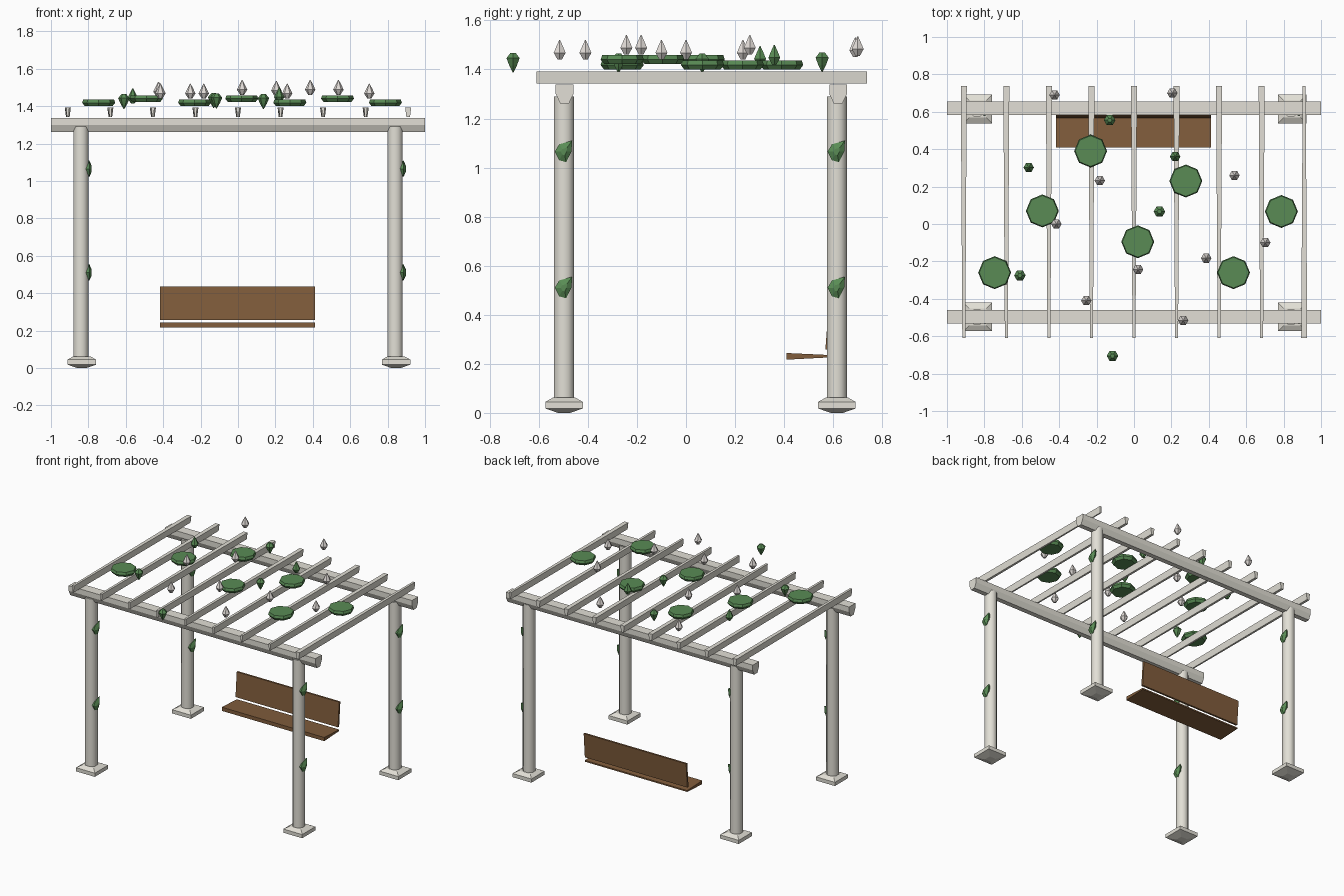
import bpy, bmesh, math
from mathutils import Vector, Matrix

if "Cube" in bpy.data.objects:
    bpy.data.objects.remove(bpy.data.objects["Cube"])


def material(name, rgb):
    m = bpy.data.materials.new(name)
    m.diffuse_color = (*rgb, 1)
    m.use_nodes = True
    m.node_tree.nodes["Principled BSDF"].inputs["Base Color"].default_value = m.diffuse_color
    return m


STONE = material("pale_stone", (0.76, 0.74, 0.67))
LEAF = material("leaf_green", (0.10, 0.26, 0.09))
WOOD = material("bench_wood", (0.22, 0.11, 0.045))
PETAL = material("petal", (0.74, 0.70, 0.67))


def loft(name, rings, mat, smooth=False):
    """Skin a stack of equal-length point rings and cap both ends."""
    bm = bmesh.new()
    loops = [[bm.verts.new(p) for p in r] for r in rings]
    n = len(loops[0])
    for a, b in zip(loops, loops[1:]):
        for i in range(n):
            j = (i + 1) % n
            bm.faces.new((a[i], a[j], b[j], b[i]))
    bm.faces.new(loops[0][::-1])
    bm.faces.new(loops[-1])
    bmesh.ops.recalc_face_normals(bm, faces=bm.faces)
    if smooth:
        for f in bm.faces:
            f.smooth = len(f.verts) == 4
    me = bpy.data.meshes.new(name)
    bm.to_mesh(me)
    bm.free()
    me.materials.append(mat)
    ob = bpy.data.objects.new(name, me)
    bpy.context.collection.objects.link(ob)
    return ob


def turned(name, loc, profile, n, mat, smooth=False, phase=0.0):
    """Turn a (radius, z) profile with n sides about a vertical axis."""
    x, y, z = loc
    rings = [[(x + r * math.cos(phase + i * math.tau / n),
               y + r * math.sin(phase + i * math.tau / n), z + h)
              for i in range(n)] for r, h in profile]
    return loft(name, rings, mat, smooth)


# posts, footings and the climbing leaves
for sx, x in (("left", -0.84), ("right", 0.84)):
    for sy, y in (("front", -0.497), ("back", 0.615)):
        turned(f"{sy}_{sx}_post", (x, y, 0), [(0.044, 0.012), (0.044, 1.29)],
               8, STONE, True, math.pi / 8)
        turned(f"{sy}_{sx}_footing", (x + 0.005, y, 0),
               [(0.035, 0), (0.108, 0.018), (0.108, 0.045), (0.065, 0.062)],
               4, STONE, False, math.pi / 4)
        for k, z in enumerate((1.065, 0.51)):
            outline = [(-0.038, 0.0), (-0.02, 0.03), (0.033, 0.045),
                       (0.03, 0.0), (0.008, -0.043), (-0.02, -0.035)]
            rings = [[(x + dx, y + s * a, z + s * b) for a, b in outline]
                     for dx, s in ((0.026, 0.8), (0.045, 1.0), (0.058, 0.35))]
            loft(f"{sy}_{sx}_climbing_leaf_{k}", rings, LEAF)

# long side beams, rounded below
beam = [(-0.036, 1.338), (0.036, 1.338), (0.036, 1.30),
        (0.018, 1.262), (-0.018, 1.262), (-0.036, 1.30)]
for sy, y in (("front", -0.495), ("back", 0.62)):
    loft(f"{sy}_beam", [[(x, y + a, z) for a, z in beam] for x in (-1, 1)],
         STONE)

# rafters, narrowing to one end
for i in range(9):
    x = -0.91 + i * 0.2275
    last = i == 8
    rings = []
    for y, w in ((-0.61, 0.016 if last else 0.008),
                 (0.737, 0.008 if last else 0.016)):
        rings.append([(x - w, y, 1.392), (x + w, y, 1.392),
                      (x + w * 0.6, y, 1.342), (x - w * 0.6, y, 1.342)])
    loft(f"rafter_{i}", rings, STONE)

# bench seat and leaning backrest
seat = [(0.41, 0.217), (0.41, 0.244), (0.583, 0.236), (0.583, 0.226)]
back = [(0.568, 0.258), (0.582, 0.258), (0.596, 0.437), (0.582, 0.437)]
for name, prof in (("bench_seat", seat), ("bench_back", back)):
    loft(name, [[(x, y, z) for y, z in prof] for x in (-0.418, 0.412)], WOOD)

# leaf clumps resting on the rafters
clumps = [(-0.745, -0.26), (-0.49, 0.07), (-0.232, 0.39), (0.02, -0.095),
          (0.277, 0.23), (0.532, -0.26), (0.788, 0.067)]
for i, (x, y) in enumerate(clumps):
    turned(f"leaf_clump_{i}", (x, y, 1.40 + 0.022 * (i % 2)),
           [(0.074, 0), (0.088, 0.018), (0.082, 0.036)], 8, LEAF)

# pale blossoms above the roof
bud = [(0.010, 0), (0.028, 0.028), (0.015, 0.055), (0.002, 0.08)]
blossoms = [(-0.425, 0.69, 1.45), (-0.415, 0, 1.44), (-0.183, 0.232, 1.44),
            (-0.255, -0.41, 1.44), (0.022, -0.243, 1.46),
            (0.263, -0.515, 1.44), (0.205, 0.70, 1.455),
            (0.386, -0.183, 1.46), (0.537, 0.26, 1.46), (0.702, -0.10, 1.44)]
for i, p in enumerate(blossoms):
    turned(f"blossom_{i}", p, bud, 6, PETAL)

# loose leaf buds, some hanging point down
hang = [(0.002, 0), (0.018, 0.028), (0.031, 0.058), (0.012, 0.08)]
for i, (x, y, z, prof) in enumerate([
        (-0.563, 0.302, 1.415, bud), (0.22, 0.36, 1.42, bud),
        (-0.61, -0.275, 1.385, hang), (-0.13, 0.555, 1.39, hang),
        (0.136, 0.066, 1.385, hang), (-0.115, -0.705, 1.388, hang)]):
    turned(f"leaf_bud_{i}", (x, y, z), prof, 6, LEAF)
